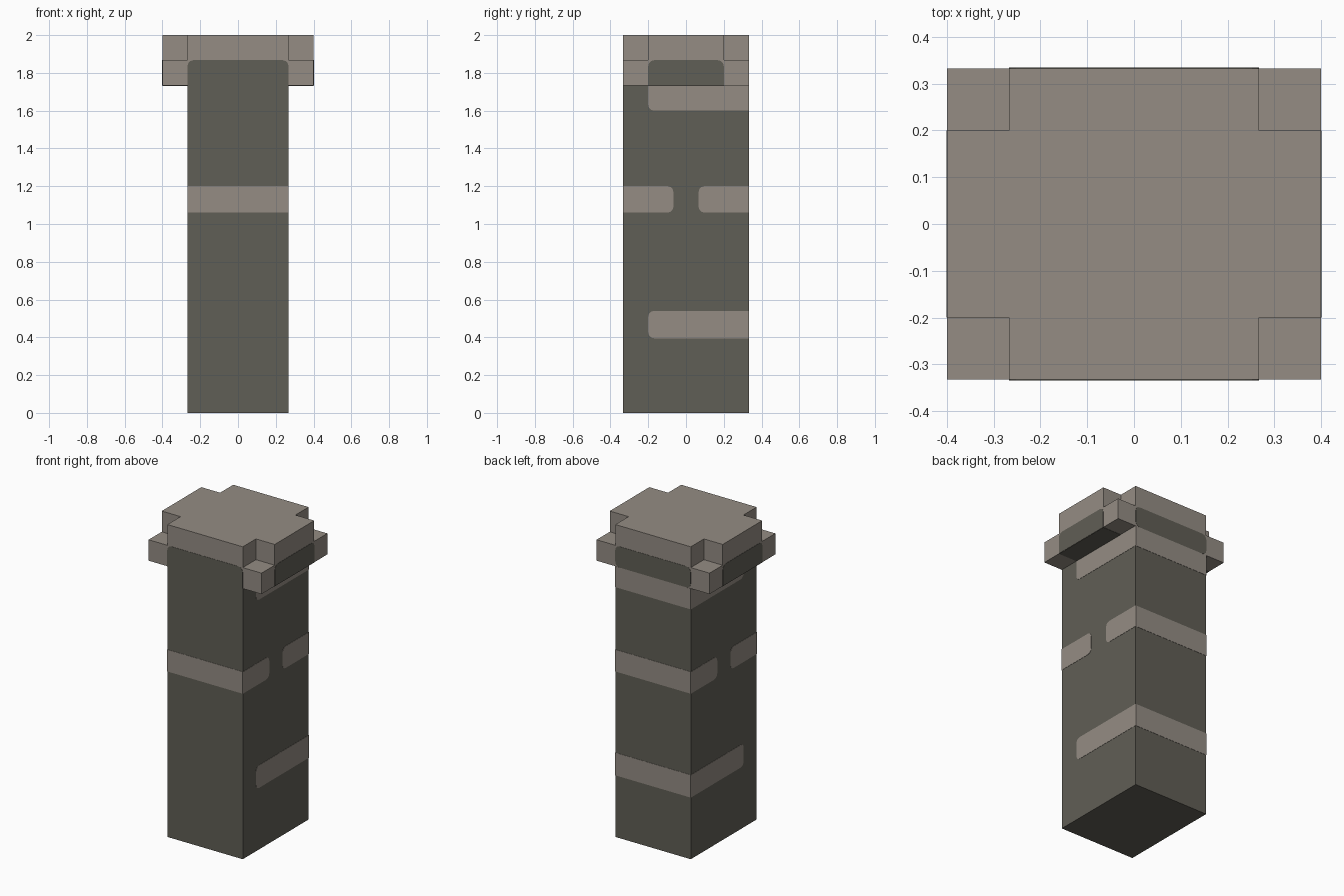
import bpy, bmesh, math
from mathutils import Vector

cube = bpy.data.objects.get("Cube")
if cube:
    bpy.data.objects.remove(cube, do_unlink=True)


def make_material(name, rgb):
    m = bpy.data.materials.new(name)
    m.use_nodes = True
    m.diffuse_color = (*rgb, 1)
    m.node_tree.nodes["Principled BSDF"].inputs["Base Color"].default_value = (*rgb, 1)
    return m


DARK = make_material("dark stone", (0.118, 0.112, 0.092))
PALE = make_material("pale stone", (0.298, 0.265, 0.230))

# Main sizes
SX, SY = 0.267, 0.333          # shaft half widths
CX = 0.4                       # cap half width
ARM = 0.2                      # half depth of the side arms
Z_CAP, Z_STEP, Z_TOP = 1.733, 1.867, 2.0
THICK = 0.0015                 # height of the inlays above the surface


def prism(name, outline, depth, mat):
    """Extrude a closed 3D outline along the depth vector."""
    bm = bmesh.new()
    face = bm.faces.new([bm.verts.new(p) for p in outline])
    ext = bmesh.ops.extrude_face_region(bm, geom=[face])
    moved = [v for v in ext["geom"] if isinstance(v, bmesh.types.BMVert)]
    bmesh.ops.translate(bm, verts=moved, vec=depth)
    bmesh.ops.recalc_face_normals(bm, faces=bm.faces)
    mesh = bpy.data.meshes.new(name)
    bm.to_mesh(mesh)
    bm.free()
    mesh.materials.append(mat)
    obj = bpy.data.objects.new(name, mesh)
    bpy.context.collection.objects.link(obj)
    return obj


def box(name, x, y, z0, z1, mat):
    corners = [(-x, -y, z0), (x, -y, z0), (x, y, z0), (-x, y, z0)]
    return prism(name, corners, Vector((0, 0, z1 - z0)), mat)


def rounded(u0, u1, v0, v1, radii):
    """Rectangle outline; radii go bottom left, bottom right, top right, top left."""
    pts = []
    corners = [(u0, v0, 1, 1), (u1, v0, -1, 1), (u1, v1, -1, -1), (u0, v1, 1, -1)]
    for i, ((u, v, su, sv), r) in enumerate(zip(corners, radii)):
        if r == 0:
            pts.append((u, v))
            continue
        for k in range(4):
            a = math.pi + math.pi / 2 * i + math.pi / 6 * k
            pts.append((u + su * r + r * math.cos(a), v + sv * r + r * math.sin(a)))
    return pts


def inlay(name, axis, offset, rect, radii, mat):
    """Thin plate on the plane where the given axis equals offset."""
    pts = []
    for u, v in rounded(*rect, radii):
        p = [u, v]
        p.insert(axis, offset)
        pts.append(p)
    depth = Vector((0, 0, 0))
    depth[axis] = math.copysign(THICK, offset) if axis < 2 else -THICK
    return prism(name, pts, depth, mat)


# Shaft
box("shaft", SX, SY, 0, Z_CAP, DARK)

# Cap: full ledge below, cross-shaped slab above
box("cap_ledge", CX, SY, Z_CAP, Z_STEP, PALE)
quarter = [(CX, ARM), (SX, ARM), (SX, SY)]
cross = []
for sx, sy in [(1, 1), (-1, 1), (-1, -1), (1, -1)]:
    part = quarter if sx * sy > 0 else quarter[::-1]
    cross += [(sx * x, sy * y, Z_STEP) for x, y in part]
prism("cap_slab", cross, Vector((0, 0, Z_TOP - Z_STEP)), PALE)

# Band heights
LOW, MID, HIGH = (0.395, 0.54), (1.06, 1.2), (1.6, Z_CAP)
R = 0.03

# Bands across the front and back
inlay("front_middle_band", 1, -SY, (-SX, SX, *MID), (0, 0, 0, 0), PALE)
for label, z in [("lower", LOW), ("middle", MID), ("upper", HIGH)]:
    inlay("back_" + label + "_band", 1, SY, (-SX, SX, *z), (0, 0, 0, 0), PALE)

# Bands and dark panels on both sides
for side, s in [("left", 1), ("right", -1)]:
    x = s * SX
    inlay(side + "_lower_band", 0, x, (-ARM, SY, *LOW), (R, 0, 0, R), PALE)
    inlay(side + "_upper_band", 0, x, (-ARM, SY, *HIGH), (R, 0, 0, 0), PALE)
    inlay(side + "_middle_band_front", 0, x, (-SY, -0.067, *MID), (0, R, R, 0), PALE)
    inlay(side + "_middle_band_back", 0, x, (0.067, SY, *MID), (R, 0, 0, R), PALE)
    inlay(side + "_cap_panel", 0, s * CX, (-ARM, ARM, Z_CAP, Z_STEP), (0, 0, R, R), DARK)
    x0, x1 = sorted((s * SX, s * CX))
    inlay(side + "_cap_underside", 2, Z_CAP, (x0, x1, -ARM, ARM), (0, 0, 0, 0), DARK)

# Dark panels on the front and back of the cap ledge
inlay("front_cap_panel", 1, -SY, (-SX, SX, Z_CAP, Z_STEP), (0, 0, R, R), DARK)
inlay("back_cap_panel", 1, SY, (-SX, SX, Z_CAP, Z_STEP), (R, R, R, R), DARK)
